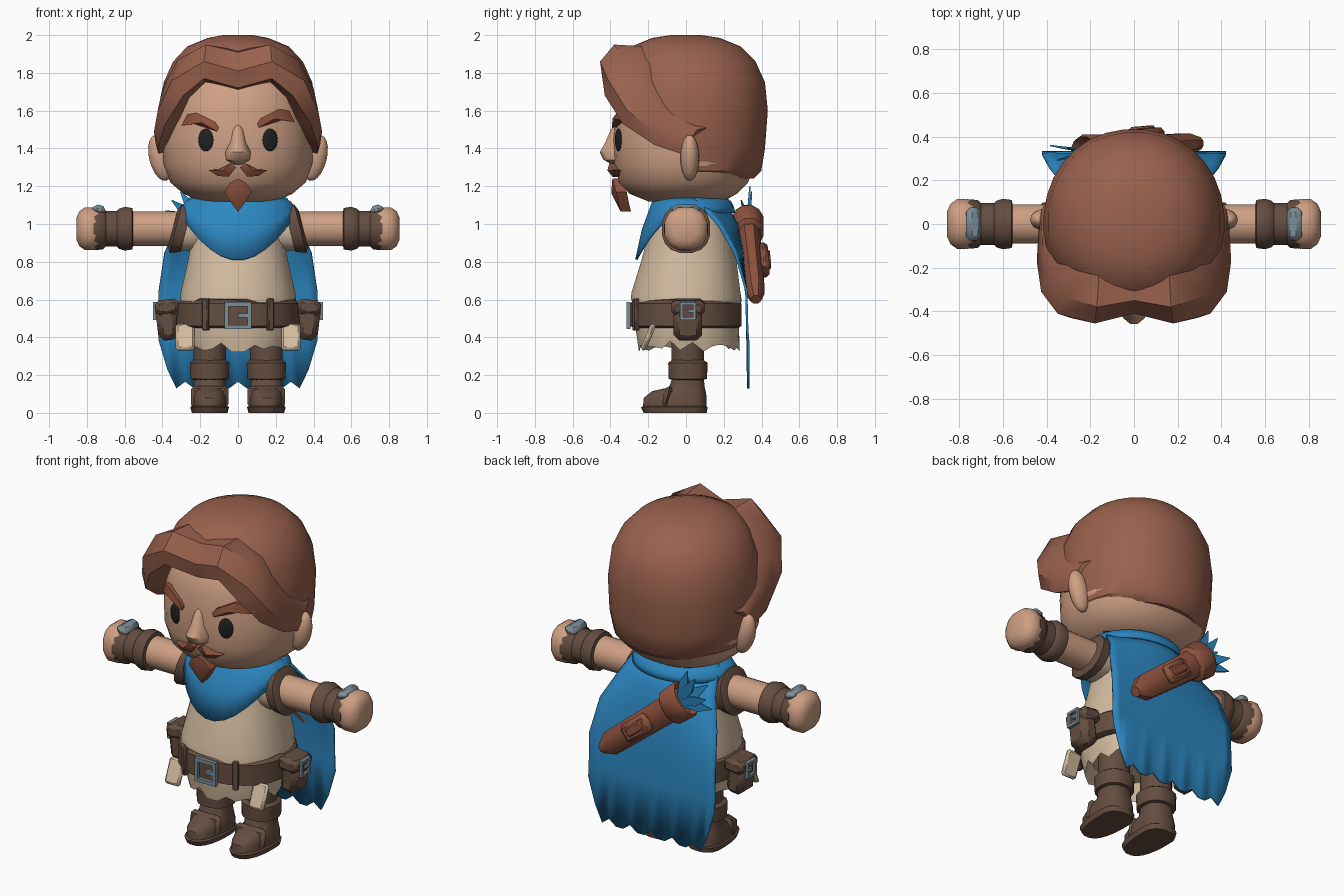
import bpy, bmesh, math, random
from mathutils import Matrix, Vector

random.seed(4)
default = bpy.data.objects.get("Cube")
if default:
    bpy.data.objects.remove(default, do_unlink=True)
parts = []


def material(name, r, g, b):
    mat = bpy.data.materials.new(name)
    mat.use_nodes = True
    mat.diffuse_color = (r, g, b, 1)
    shader = mat.node_tree.nodes["Principled BSDF"]
    shader.inputs["Base Color"].default_value = (r, g, b, 1)
    shader.inputs["Roughness"].default_value = 0.8
    return mat


skin = material("skin", .62, .35, .23)
hair = material("chestnut hair", .32, .12, .075)
auburn = material("auburn leather", .27, .085, .048)
linen = material("linen", .65, .5, .35)
brown = material("dark brown leather", .13, .075, .052)
blue = material("blue cloth", .025, .24, .53)
steel = material("steel", .2, .27, .31)
black = material("black", .015, .015, .015)


def finish(name, bm, mat, matrix=None, mirror=False):
    """Turn a bmesh into a coloured object, optionally mirrored across x."""
    if matrix:
        bm.transform(matrix)
    bmesh.ops.recalc_face_normals(bm, faces=bm.faces)
    mesh = bpy.data.meshes.new(name)
    bm.to_mesh(mesh)
    bm.free()
    mesh.materials.append(mat)
    obj = bpy.data.objects.new(name, mesh)
    bpy.context.collection.objects.link(obj)
    if mirror:
        obj.modifiers.new("mirror", "MIRROR")
    parts.append(obj)
    return obj


def skin_rows(bm, rows, closed=True):
    """Bridge consecutive rows of vertices with quads."""
    for low, high in zip(rows, rows[1:]):
        count = len(low)
        for i in range(count if closed else count - 1):
            k = (i + 1) % count
            bm.faces.new((low[i], low[k], high[k], high[i]))


def loft(name, rings, mat, n=24, power=1.0, caps=True, warp=None, cut=None, **options):
    """Rings are (height, half width, front depth, back depth)."""
    bm = bmesh.new()
    rows = []
    for j, ring in enumerate(rings):
        z, rx, front, back = ring if len(ring) == 4 else (*ring, ring[1], ring[1])
        row = []
        for i in range(n):
            a = math.tau * (i + .5) / n
            c, s = math.cos(a), math.sin(a)
            x = math.copysign(abs(c) ** power, c) * rx
            y = math.copysign(abs(s) ** power, s) * (back if s > 0 else front)
            co = Vector((x, y, z))
            row.append(bm.verts.new(warp(co, s, i, j) if warp else co))
        rows.append(row)
    skin_rows(bm, rows)
    if caps:
        bm.faces.new(rows[0])
        bm.faces.new(rows[-1])
    if cut:
        everything = bm.verts[:] + bm.edges[:] + bm.faces[:]
        bmesh.ops.bisect_plane(bm, geom=everything, plane_co=cut[0], plane_no=cut[1], clear_inner=True)
        bmesh.ops.holes_fill(bm, edges=[e for e in bm.edges if e.is_boundary])
    return finish(name, bm, mat, **options)


def box(name, center, size, mat, bevel=.012, rot=(0, 'X'), matrix=Matrix(), **options):
    bm = bmesh.new()
    bmesh.ops.create_cube(bm, size=1, matrix=Matrix.Diagonal((*size, 1)))
    bmesh.ops.bevel(bm, geom=bm.edges[:], offset=bevel, segments=1, affect='EDGES')
    place = matrix @ Matrix.Translation(center) @ Matrix.Rotation(rot[0], 4, rot[1])
    return finish(name, bm, mat, place, **options)


def ellipsoid(name, center, radii, mat, rot=(0, 'X'), **options):
    bm = bmesh.new()
    bmesh.ops.create_uvsphere(bm, u_segments=16, v_segments=10, radius=1)
    place = Matrix.Translation(center) @ Matrix.Rotation(rot[0], 4, rot[1])
    return finish(name, bm, mat, place @ Matrix.Diagonal((*radii, 1)), **options)


def buckle(name, width, height, bar, matrix, **options):
    """Rectangular frame with a centre prong, lying in the local xz plane."""
    bm = bmesh.new()
    bars = [(s * width / 2, 0, bar, height + bar) for s in (-1, 1)]
    bars += [(0, s * height / 2, width + bar, bar) for s in (-1, 1)] + [(width / 4, 0, width / 2, bar)]
    for x, z, sx, sz in bars:
        place = Matrix.Translation((x, 0, z)) @ Matrix.Diagonal((sx, .022, sz, 1))
        bmesh.ops.create_cube(bm, size=1, matrix=place)
    return finish(name, bm, steel, matrix, **options)


def face_y(x, z):
    """Depth of the face surface."""
    c = min(1, abs(x) / .4) ** (1 / .9)
    return -(.385 - .25 * max(0, 1.32 - z)) * math.sqrt(1 - c * c) ** .9


def face_patch(name, outline, thick, **options):
    """Puffy facial hair that follows the face."""
    bm = bmesh.new()
    back = [bm.verts.new((x, face_y(x, z) + .03, z)) for x, z in outline]
    front = [bm.verts.new((x, face_y(x, z) - thick * .5, z)) for x, z in outline]
    skin_rows(bm, [back, front])
    bm.faces.new(back)
    mx, mz = (sum(axis) / len(outline) for axis in zip(*outline))
    peak = bm.verts.new((mx, face_y(mx, mz) - thick, mz))
    for i, v in enumerate(front):
        bm.faces.new((v, front[i - 1], peak))
    return finish(name, bm, auburn, **options)


# Head, ears and face
loft("head", [(1.12, .2), (1.16, .29, .3, .27), (1.22, .36, .355, .33), (1.32, .395, .38, .37),
              (1.45, .4, .385, .39), (1.6, .385, .37, .39), (1.75, .35, .33, .36), (1.85, .2)],
     skin, n=32, power=.9)
ellipsoid("ear", (.41, .02, 1.35), (.06, .05, .125), skin, (.25, 'Y'), mirror=True)
ellipsoid("eye", (.17, face_y(.17, 1.45), 1.445), (.042, .012, .06), black, (.35, 'Z'), mirror=True)
loft("nose", [(1.315, .03), (1.34, .065, .08, .03), (1.38, .07, .1, .03), (1.43, .045, .07, .03),
              (1.5, .03, .04, .03), (1.53, .01)], skin, n=12, matrix=Matrix.Translation((0, -.36, 0)))
face_patch("moustache", [(.01, 1.3), (.04, 1.32), (.1, 1.29), (.155, 1.285), (.11, 1.255), (.05, 1.25)],
           .045, mirror=True)
face_patch("goatee", [(0, 1.24), (.04, 1.22), (.072, 1.17), (.035, 1.11), (0, 1.065),
                      (-.035, 1.11), (-.072, 1.17), (-.04, 1.22)], .05)
brow = [(.1, .01), (.12, .04), (.22, .09), (.27, .08), (.3, .02), (.23, .03), (.11, -.01)]
for side, lift in ((1, 1.52), (-1, 1.5)):
    face_patch("brow_left" if side > 0 else "brow_right", [(side * x, z + lift) for x, z in brow], .03)

# Hair: a cap cut along the hairline, and a swept fringe parted in the middle
loft("hair_cap", [(1.24, .33, .33, .36), (1.28, .385, .38, .4), (1.4, .41, .39, .42), (1.6, .415, .385, .435),
                  (1.75, .395, .37, .42), (1.86, .345, .345, .37), (1.94, .27, .29, .29),
                  (1.985, .16, .18, .18), (2, .08)],
     hair, n=32, power=.95, cut=((0, -.3, 1.8), (0, .55, .38)))
fringe = [
    [(0, -.25, 1.92), (0, -.35, 1.91), (0, -.41, 1.81), (0, -.385, 1.72), (0, -.28, 1.7)],
    [(.16, -.22, 1.94), (.17, -.38, 1.95), (.18, -.455, 1.86), (.18, -.44, 1.77), (.17, -.28, 1.75)],
    [(.29, -.18, 1.85), (.32, -.33, 1.87), (.35, -.41, 1.76), (.29, -.43, 1.68), (.25, -.24, 1.67)],
    [(.37, -.13, 1.68), (.4, -.24, 1.72), (.425, -.31, 1.6), (.385, -.335, 1.53), (.31, -.2, 1.53)],
    [(.39, -.02, 1.57), (.42, -.1, 1.58), (.445, -.17, 1.49), (.42, -.17, 1.42), (.35, -.13, 1.43)],
    [(.4, .11, 1.51), (.425, .06, 1.5), (.435, 0, 1.42), (.42, -.02, 1.37), (.37, 0, 1.38)]]
bm = bmesh.new()
rows = [[bm.verts.new(co) for co in section] for section in fringe]
skin_rows(bm, rows)
bm.faces.new(rows[-1])
finish("hair_fringe", bm, hair, mirror=True)


# Tunic with ragged hems
def ragged(hem, depth):
    def warp(co, s, i, j):
        if j == hem:
            co.z += random.uniform(-depth, depth)
        return co
    return warp


loft("tunic", [(.59, .31, .295, .295), (.64, .305, .29, .29), (.8, .268, .24, .27), (.95, .24, .2, .24),
               (1.05, .22, .18, .2), (1.12, .15)], linen, power=.9, warp=ragged(0, .02))
loft("tunic_skirt", [(.43, .22), (.35, .27, .25, .285), (.46, .295, .27, .28), (.6, .29, .27, .27)],
     linen, n=32, power=.9, warp=ragged(1, .03))
box("torn_flap", (.28, -.2, .4), (.1, .03, .15), linen, rot=(-.4, 'X'), mirror=True)

# Belt, buckle and side pouches
loft("belt", [(.45, .3, .275, .28), (.46, .328, .298, .295), (.58, .325, .298, .295), (.6, .3, .275, .28)],
     brown, power=.9)
buckle("belt_buckle", .12, .12, .022, Matrix.Translation((0, -.305, .515)))
box("belt_loop", (.17, -.265, .52), (.035, .03, .17), brown, .006, (.45, 'Z'), mirror=True)
box("pouch", (.375, .01, .48), (.11, .15, .19), brown, .03, (.12, 'Y'), mirror=True)
box("pouch_flap", (.375, .01, .56), (.125, .175, .08), brown, .02, (.12, 'Y'), mirror=True)
buckle("pouch_buckle", .07, .08, .016, Matrix.Translation((.44, .01, .54)) @ Matrix.Rotation(math.pi / 2, 4, 'Z'),
       mirror=True)

# Arms stretched sideways
along_x = Matrix.Translation((0, 0, .975)) @ Matrix.Rotation(math.pi / 2, 4, 'Y')


def tilt(co, s, i, j):
    co.z += .25 * co.x
    return co


arm = dict(matrix=along_x, mirror=True)
loft("arm", [(.2, .092), (.6, .092)], skin, n=16, **arm)
loft("sleeve", [(.15, .1), (.2, .118), (.3, .118), (.32, .09)], linen, n=16, power=.85, **arm)
loft("sleeve_trim", [(.27, .1), (.275, .125), (.33, .13), (.345, .1)], brown, n=16, power=.85, warp=tilt, **arm)
loft("bracer", [(.555, .09), (.56, .112), (.6, .118), (.63, .108), (.64, .097), (.7, .097), (.715, .112),
                (.765, .116), (.775, .1)], brown, n=16, **arm)
loft("hand", [(.72, .1), (.77, .117), (.81, .117), (.84, .095), (.855, .06)], skin, n=12, power=.85, **arm)
box("bracer_plate", (.735, 0, 1.075), (.07, .15, .05), steel, .02, (-.3, 'Y'), mirror=True)

# Legs and boots
leg = dict(matrix=Matrix.Translation((.15, .01, 0)), mirror=True)
loft("leg", [(.12, .085), (.45, .09)], brown, n=16, **leg)
loft("boot_cuff", [(.175, .085), (.18, .103), (.265, .106), (.28, .085)], brown, n=16, power=.85, **leg)
loft("boot_sole", [(0, .095, .235, .1), (.03, .103, .25, .105), (.04, .09, .23, .09)], brown, power=.8, **leg)
loft("boot", [(.03, .096, .24, .1), (.08, .096, .235, .1), (.115, .088, .19, .095), (.135, .085, .1, .09),
              (.18, .085)], brown, power=.85, **leg)
box("boot_strap", (.15, -.1, .085), (.2, .04, .12), brown, .02, (-.25, 'X'), mirror=True)


# Scarf with a pointed front
def pointed(co, s, i, j):
    co.z -= max(0, -s) ** 2 * (0, 0, .12, .25)[j]
    return co


scarf = loft("scarf", [(1.15, .22, .15, .2), (1.12, .28, .18, .24), (1.09, .305, .235, .255),
                       (1.06, .312, .27, .262)], blue, n=32, caps=False, warp=pointed)

# Cape: rows of (height, half width, depth, wrap round the shoulders)
bm = bmesh.new()
rows = []
columns = 18
for z, width, depth, wrap in [(1.14, .26, .2, .15), (1, .32, .275, .1), (.85, .39, .305, .04), (.65, .42, .325, 0),
                              (.45, .42, .33, 0), (.13, .42, .335, 0)]:
    row = []
    for i in range(columns + 1):
        u = 2 * i / columns - 1
        height = z
        if z < .2:
            height += max(0, abs(u) - .8) * 1.1 + .035 * (i % 3 == 0)
        row.append(bm.verts.new((u * width, depth - wrap * u * u, height)))
    rows.append(row)
skin_rows(bm, rows, closed=False)
cape = finish("cape", bm, blue)
for cloth in (scarf, cape):
    cloth.modifiers.new("thickness", "SOLIDIFY").thickness = .012

# Case slung diagonally across the back, with ragged cloth in its mouth
axis = Vector((-.57, -.05, .46)).normalized()
side = Vector((0, 1, 0)).cross(axis).normalized()
frame = Matrix((side, axis.cross(side), axis)).transposed().to_4x4()
frame = Matrix.Translation((.3, .37, .6)) @ frame
loft("back_case", [(0, .03), (.08, .075, .055, .055), (.6, .085, .065, .065)], auburn, n=8, matrix=frame)
loft("back_case_rim", [(.54, .08, .06, .06), (.56, .105, .08, .08), (.66, .112, .088, .088),
                       (.68, .1, .078, .078), (.64, .08, .06, .06)], auburn, n=12, matrix=frame)
box("back_case_pocket", (0, .065, .33), (.11, .05, .2), auburn, .02, matrix=frame)
box("back_case_tab", (0, .085, .33), (.05, .03, .12), auburn, .008, matrix=frame)
for k in range(5):
    fan = Matrix.Translation((0, 0, .62)) @ Matrix.Rotation((k - 2) * .3, 4, 'Y')
    fan = fan @ Matrix.Rotation(random.uniform(-.35, .35), 4, 'X')
    loft("cloth_scrap", [(0, .02, .006, .006), (.13, .04, .008, .008), (.22, .004)], blue, n=4, matrix=frame @ fan)

# Smooth shading that keeps hard edges
for obj in bpy.context.selected_objects:
    obj.select_set(False)
for obj in parts:
    obj.select_set(True)
bpy.context.view_layer.objects.active = parts[0]
bpy.ops.object.shade_smooth_by_angle(angle=math.radians(40))
